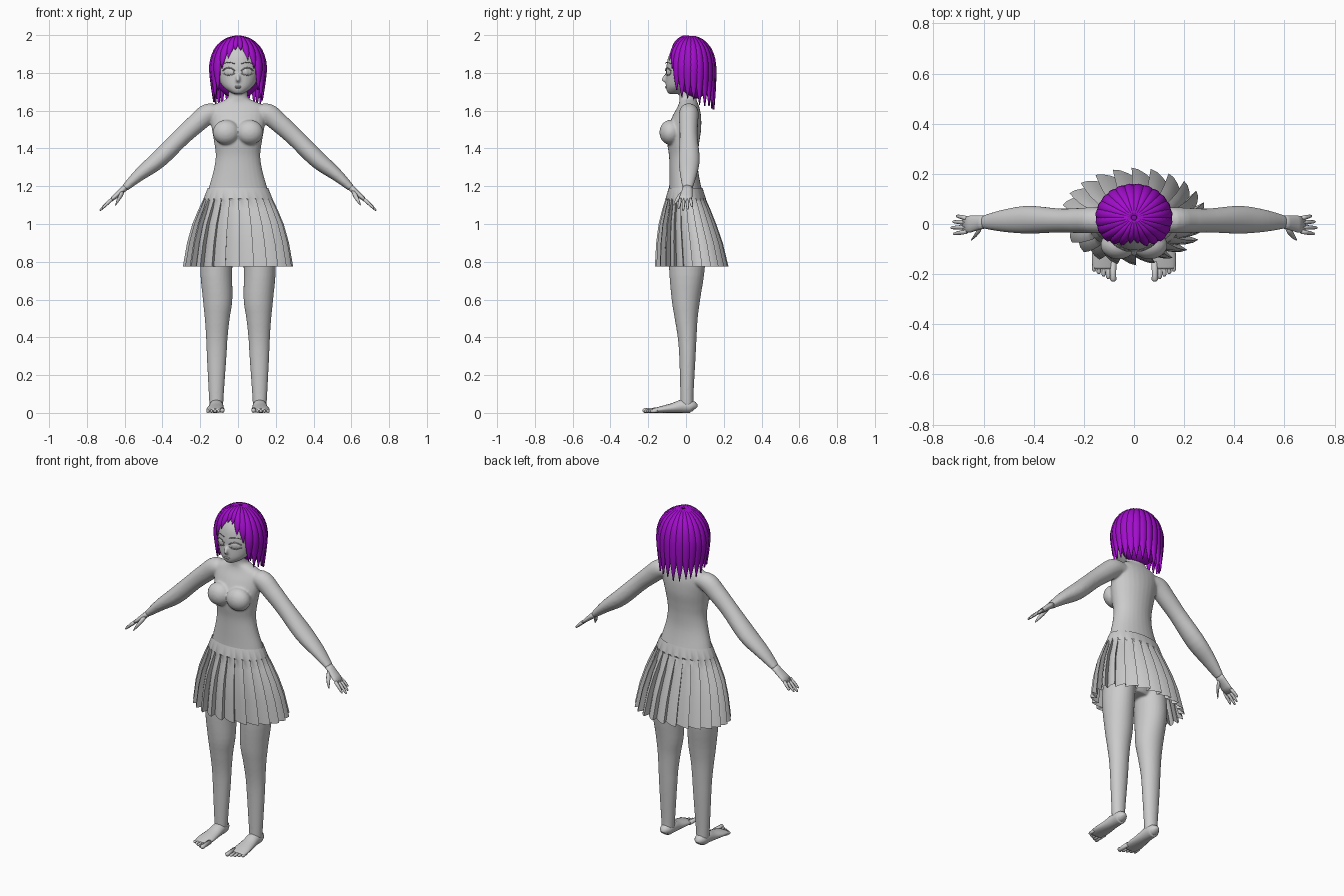
import bpy, bmesh, math, random
from mathutils import Vector, Matrix

if "Cube" in bpy.data.objects:
    bpy.data.objects.remove(bpy.data.objects["Cube"])

random.seed(4)


def material(name, rgb):
    m = bpy.data.materials.new(name)
    m.diffuse_color = (*rgb, 1)
    m.use_nodes = True
    m.node_tree.nodes["Principled BSDF"].inputs["Base Color"].default_value = m.diffuse_color
    return m


GREY = material("plain grey", (0.6, 0.6, 0.6))
PURPLE = material("purple", (0.36, 0.004, 0.6))


def finish(bm, name, mat, smooth=True):
    bmesh.ops.recalc_face_normals(bm, faces=bm.faces)
    me = bpy.data.meshes.new(name)
    bm.to_mesh(me)
    bm.free()
    me.materials.append(mat)
    for p in me.polygons:
        p.use_smooth = smooth
    ob = bpy.data.objects.new(name, me)
    bpy.context.collection.objects.link(ob)
    return ob


def spline(rows, k=4):
    """Catmull-Rom resampling of rows of numbers."""
    out = []
    for i in range(len(rows) - 1):
        a, b, c, d = rows[max(i - 1, 0)], rows[i], rows[i + 1], rows[min(i + 2, len(rows) - 1)]
        for j in range(k):
            t = j / k
            out.append([0.5 * (2 * q + (r - p) * t + (2 * p - 5 * q + 4 * r - s) * t * t
                               + (3 * q - p - 3 * r + s) * t ** 3) for p, q, r, s in zip(a, b, c, d)])
    return out + [list(rows[-1])]


def skin(bm, rings, caps=True):
    vs = [[bm.verts.new(p) for p in r] for r in rings]
    n = len(vs[0])
    for a, b in zip(vs, vs[1:]):
        for j in range(n):
            bm.faces.new((a[j], a[(j + 1) % n], b[(j + 1) % n], b[j]))
    if caps:
        bm.faces.new(vs[0])
        bm.faces.new(vs[-1])


def ring(c, u, v, n):
    return [c + u * math.cos(2 * math.pi * j / n) + v * math.sin(2 * math.pi * j / n) for j in range(n)]


def stack(bm, rows, s=1, n=28):
    """Upright loft from rows (z, x centre, y front, y back, x radius)."""
    skin(bm, [ring(Vector((s * x, (f + b) / 2, z)), Vector((r, 0, 0)), Vector((0, (b - f) / 2, 0)), n)
              for z, x, f, b, r in spline(rows)])


def tube(bm, pts, sizes, side, n=10):
    """Loft along a path; sizes are (thickness, width along side)."""
    pts, side, rings = [Vector(p) for p in pts], Vector(side).normalized(), []
    for i, p in enumerate(pts):
        t = pts[min(i + 1, len(pts) - 1)] - pts[max(i - 1, 0)]
        u = t.cross(side).normalized()
        rings.append(ring(p, u * sizes[i][0], side * sizes[i][1], n))
    skin(bm, rings)


def ball(bm, c, r, turn=0):
    m = Matrix.Translation(c) @ Matrix.Rotation(turn, 4, 'Z') @ Matrix.Diagonal((*r, 1))
    bmesh.ops.create_uvsphere(bm, u_segments=20, v_segments=12, radius=1, matrix=m)


# Body: torso with neck, head, arms and legs fused into one skin
bm = bmesh.new()
stack(bm, [(0.84, 0, -.05, .07, .09), (0.95, 0, -.10, .12, .18), (1.06, 0, -.10, .12, .185),
           (1.18, 0, -.09, .085, .158), (1.28, 0, -.088, .065, .13), (1.36, 0, -.09, .063, .118),
           (1.43, 0, -.10, .07, .126), (1.50, 0, -.10, .08, .138), (1.57, 0, -.072, .08, .148),
           (1.62, 0, -.045, .07, .145), (1.645, 0, -.036, .06, .10), (1.665, 0, -.035, .055, .058),
           (1.70, 0, -.035, .05, .05), (1.77, 0, -.035, .05, .05)])
stack(bm, [(1.688, 0, -.088, -.04, .018), (1.70, 0, -.10, 0, .045), (1.73, 0, -.107, .05, .082),
           (1.78, 0, -.106, .11, .108), (1.84, 0, -.103, .13, .117), (1.90, 0, -.088, .13, .112),
           (1.95, 0, -.05, .10, .08), (1.972, 0, -.01, .06, .035)])
tube(bm, [(0, -.095, 1.80), (0, -.112, 1.78), (0, -.122, 1.765), (0, -.10, 1.748)],
     [(.006, .006), (.010, .009), (.011, .012), (.006, .008)], (1, 0, 0))
for s in (1, -1):
    ball(bm, (s * .062, -.083, 1.485), (.072, .058, .066))
    stack(bm, [(.95, .10, -.09, .10, .085), (.77, .115, -.09, .10, .085), (.60, .108, -.076, .075, .078),
               (.50, .11, -.06, .062, .066), (.40, .112, -.044, .056, .057), (.30, .113, -.036, .051, .052),
               (.10, .115, -.03, .04, .04), (.04, .115, -.03, .04, .036)], s)
    arm = spline([(.09, .015, 1.59, .035, .045), (.155, .015, 1.585, .054, .052), (.22, .014, 1.533, .052, .05),
                  (.30, .014, 1.46, .048, .048), (.42, .017, 1.342, .047, .056),
                  (.52, .013, 1.262, .034, .045), (.60, .008, 1.19, .019, .027)])
    tube(bm, [(s * r[0], r[1], r[2]) for r in arm], [r[3:] for r in arm], (0, 1, 0), 20)
body = finish(bm, "body", GREY)
rm = body.modifiers.new("fuse", 'REMESH')
rm.mode, rm.voxel_size, rm.use_smooth_shade = 'VOXEL', 0.006, True
sm = body.modifiers.new("soften", 'SMOOTH')
sm.factor, sm.iterations = 0.5, 6

# Hands and feet
for s, label in ((1, "left"), (-1, "right")):
    bm = bmesh.new()
    tube(bm, [(s * .59, .008, 1.199), (s * .615, .006, 1.177), (s * .65, 0, 1.146), (s * .68, -.002, 1.12)],
         [(.018, .026), (.016, .028), (.013, .034), (.008, .034)], (0, 1, 0), 14)
    for y, reach in ((.026, .055), (.009, .075), (-.009, .085), (-.027, .07)):
        tube(bm, [(s * (.667 + .757 * reach * t), y * (1 + .35 * t) - .003, 1.132 - .653 * reach * t - .006 * t * t)
                  for t in (0, .4, .8, .95, 1)],
             [(.009, .009), (.009, .009), (.007, .007), (.005, .005), (.002, .002)], (0, 1, 0), 8)
    tube(bm, [(s * .61, -.005, 1.175), (s * .622, -.032, 1.148), (s * .635, -.05, 1.125), (s * .648, -.064, 1.10)],
         [(.012, .012), (.012, .012), (.009, .009), (.003, .003)], (1, 0, .8), 8)
    finish(bm, label + "_hand", GREY)

    bm = bmesh.new()
    foot = spline([(.047, .115, .016, .04), (.03, .115, .034, .066), (-.02, .115, .038, .07),
                   (-.07, .117, .042, .052), (-.13, .12, .048, .036), (-.178, .121, .044, .022)])
    tube(bm, [(s * x, y, h / 2) for y, x, w, h in foot], [(h / 2, w) for y, x, w, h in foot], (1, 0, 0), 16)
    for i in range(5):
        x, tip, r = .083 + .019 * i, -.23 + .01 * i, (.013 if i == 0 else .009)
        tube(bm, [(s * x, -.15, r + .003), (s * x, tip + .025, r), (s * x, tip + .008, r), (s * x, tip, r)],
             [(r, r), (r * .9, r * .9), (r, r), (r * .4, r * .4)], (1, 0, 0), 8)
    finish(bm, label + "_foot", GREY)

# Eyes with lashes and brows, and the lips
bm = bmesh.new()
for s in (1, -1):
    ball(bm, (s * .048, -.092, 1.805), (.029, .007, .02), s * .4)
    ball(bm, (s * .046, -.097, 1.805), (.013, .005, .017), s * .4)
    for z0, rise, r in ((1.812, .016, .003), (1.848, .008, .002), (1.797, -.012, .0015)):
        pts = [(s * (.016 + .066 * t), -.108 + .028 * t * t, z0 + rise * math.sin(math.pi * t))
               for t in (0, .25, .5, .75, 1)]
        tube(bm, pts, [(r, r)] * 5, (0, 1, 0), 6)
finish(bm, "eyes", GREY)
bm = bmesh.new()
ball(bm, (0, -.104, 1.727), (.02, .007, .004))
ball(bm, (0, -.103, 1.721), (.015, .007, .004))
finish(bm, "lips", GREY)

# Pleated skirt: saw-tooth folds below a plain waistband
PLEATS = 24
rows = [(1.19, -.092, .088, .16, 0), (1.135, -.108, .105, .182, 0), (1.125, -.111, .108, .187, .012),
        (1.08, -.125, .128, .208, .022), (1.0, -.145, .16, .242, .028), (.90, -.158, .195, .27, .033),
        (.775, -.165, .225, .292, .036)]
bm = bmesh.new()
rings = []
for z, f, b, rx, fold in rows:
    pts = []
    for i in range(PLEATS):
        for step, out in ((0, 0), (.35, .4), (.75, .8), (1.12, 1)):
            a = 2 * math.pi * (i + (step if fold else step * .85)) / PLEATS
            d = fold * (1 - out)
            pts.append(Vector(((rx - d) * math.cos(a), (f + b) / 2 + ((b - f) / 2 - d) * math.sin(a), z)))
    rings.append(pts)
skin(bm, rings, caps=False)
skirt = finish(bm, "pleated_skirt", GREY)
bpy.context.view_layer.objects.active = skirt
skirt.select_set(True)
bpy.ops.object.shade_smooth_by_angle(angle=math.radians(30))

# Hair: inner cap plus tapered locks fanning out from the crown
bm = bmesh.new()
ball(bm, (0, .045, 1.825), (.134, .103, .163))
LOCKS, CY, CZ, AX, AY, AZ = 24, .025, 1.82, .14, .122, .172
for i in range(LOCKS):
    deg = (i + .5) * 360 / LOCKS - 180
    phi, front = math.radians(deg), abs(deg)
    tip = (1.925 if front < 12 else 1.875 if front < 30 else 1.83 if front < 45 else
           1.70 if front < 60 else 1.665 - .055 * (front - 60) / 120)
    tip += random.uniform(-.012, .012)
    end = math.acos(max(0, min(1, (tip - CZ) / AZ)))
    pts, sizes = [], []
    drop = max(0, CZ - tip)
    total = end * .15 + drop
    for k in range(17):
        d = total * k / 16
        psi = max(.08, min(d / .15, end))
        low = max(0, d - end * .15)
        pull = 1 - .5 * low * (front < 140)
        pts.append((AX * pull * math.sin(psi) * math.sin(phi), CY - AY * math.sin(psi) * math.cos(phi),
                    CZ + AZ * math.cos(psi) - low))
        t = k / 16
        taper = 1 if t < .6 else max(.05, 1 - ((t - .6) / .4) ** 1.6)
        sizes.append((.004 + .011 * min(1, t * 3) * taper, (.004 + .022 * math.sin(psi)) * taper))
    tube(bm, pts, sizes, (AX * math.cos(phi), AY * math.sin(phi), 0), 8)
finish(bm, "hair", PURPLE)
